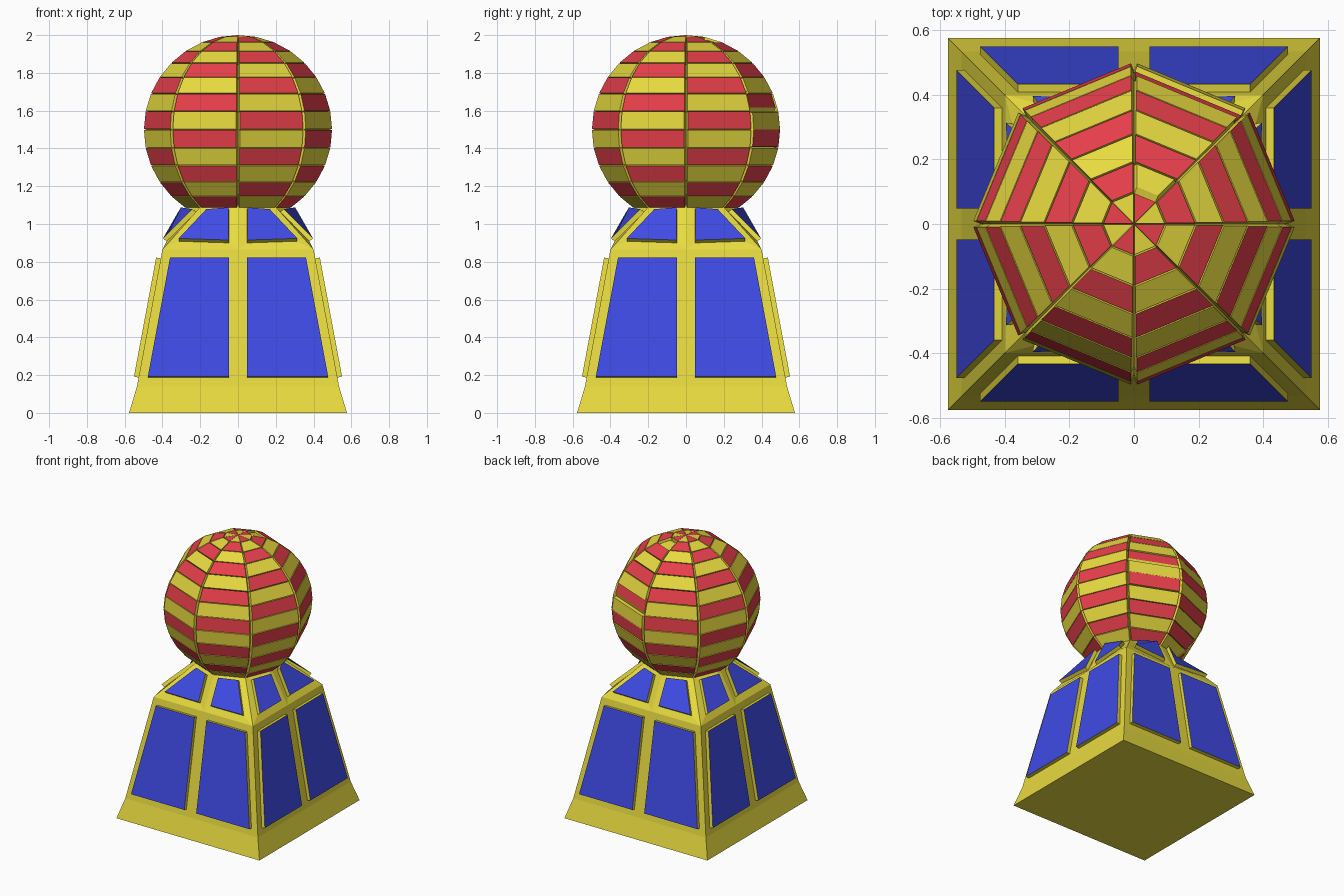
import bpy, bmesh, math
from mathutils import Vector

if "Cube" in bpy.data.objects:
    bpy.data.objects.remove(bpy.data.objects["Cube"])

DEPTH = 0.025          # how far every tile and panel stands proud
R, CZ = 0.475, 1.5     # globe radius and centre height


def material(name, rgb):
    m = bpy.data.materials.new(name)
    m.diffuse_color = (*rgb, 1)
    m.use_nodes = True
    m.node_tree.nodes["Principled BSDF"].inputs["Base Color"].default_value = m.diffuse_color
    return m


yellow = material("yellow", (0.80, 0.70, 0.05))
red = material("red", (0.80, 0.05, 0.07))
blue = material("blue", (0.05, 0.07, 0.78))


def raise_faces(bm, faces):
    """Extrude each face along its own normal, return the raised faces."""
    bm.normal_update()
    normals = [f.normal.copy() for f in faces]
    new = bmesh.ops.extrude_discrete_faces(bm, faces=faces)["faces"]
    for f, n in zip(new, normals):
        for v in f.verts:
            v.co += n * DEPTH
    return new


def finish(bm, name, mats):
    me = bpy.data.meshes.new(name)
    bm.normal_update()
    bm.to_mesh(me)
    bm.free()
    for m in mats:
        me.materials.append(m)
    ob = bpy.data.objects.new(name, me)
    bpy.context.collection.objects.link(ob)


# Pedestal: square rings of eight points, ending in an octagonal neck
bm = bmesh.new()
rings = []
for z, w in ((0, 0.577), (0.14, 0.535), (0.865, 0.40), (1.105, None)):
    ring = []
    for k in range(8):
        c, s = math.cos(k * math.pi / 4), math.sin(k * math.pi / 4)
        r = 0.264 if w is None else w / max(abs(c), abs(s))
        ring.append(bm.verts.new((r * c, r * s, z)))
    rings.append(ring)
bm.faces.new(rings[0][::-1])
panels = []
for i in range(3):
    lo, hi = rings[i], rings[i + 1]
    for k in range(8):
        n = (k + 1) % 8
        f = bm.faces.new((lo[k], lo[n], hi[n], hi[k]))
        if i > 0:
            panels.append(f)

# Blue panels: inset and raised from each pedestal side
bm.normal_update()
bmesh.ops.inset_individual(bm, faces=panels, thickness=0.048, use_even_offset=True)
bmesh.ops.translate(bm, verts=[], vec=(0, 0, 0))
for f in raise_faces(bm, panels):
    f.material_index = 1
finish(bm, "pedestal", (yellow, blue))

# Globe: eight-sided sphere, open where it meets the neck
bm = bmesh.new()
bmesh.ops.create_uvsphere(bm, u_segments=8, v_segments=16, radius=R)
low = [f for f in bm.faces if f.calc_center_median().z < -0.84 * R]
bmesh.ops.delete(bm, geom=low, context="FACES")

# Checkered tiles raised from every globe face
for f in raise_faces(bm, list(bm.faces)):
    c = f.calc_center_median()
    row = int(c.angle(Vector((0, 0, 1))) / (math.pi / 16))
    col = int((math.atan2(c.y, c.x) % math.tau) / (math.pi / 4))
    f.material_index = (row + col) % 2
bmesh.ops.translate(bm, verts=bm.verts, vec=(0, 0, CZ))
finish(bm, "checkered_globe", (yellow, red))
